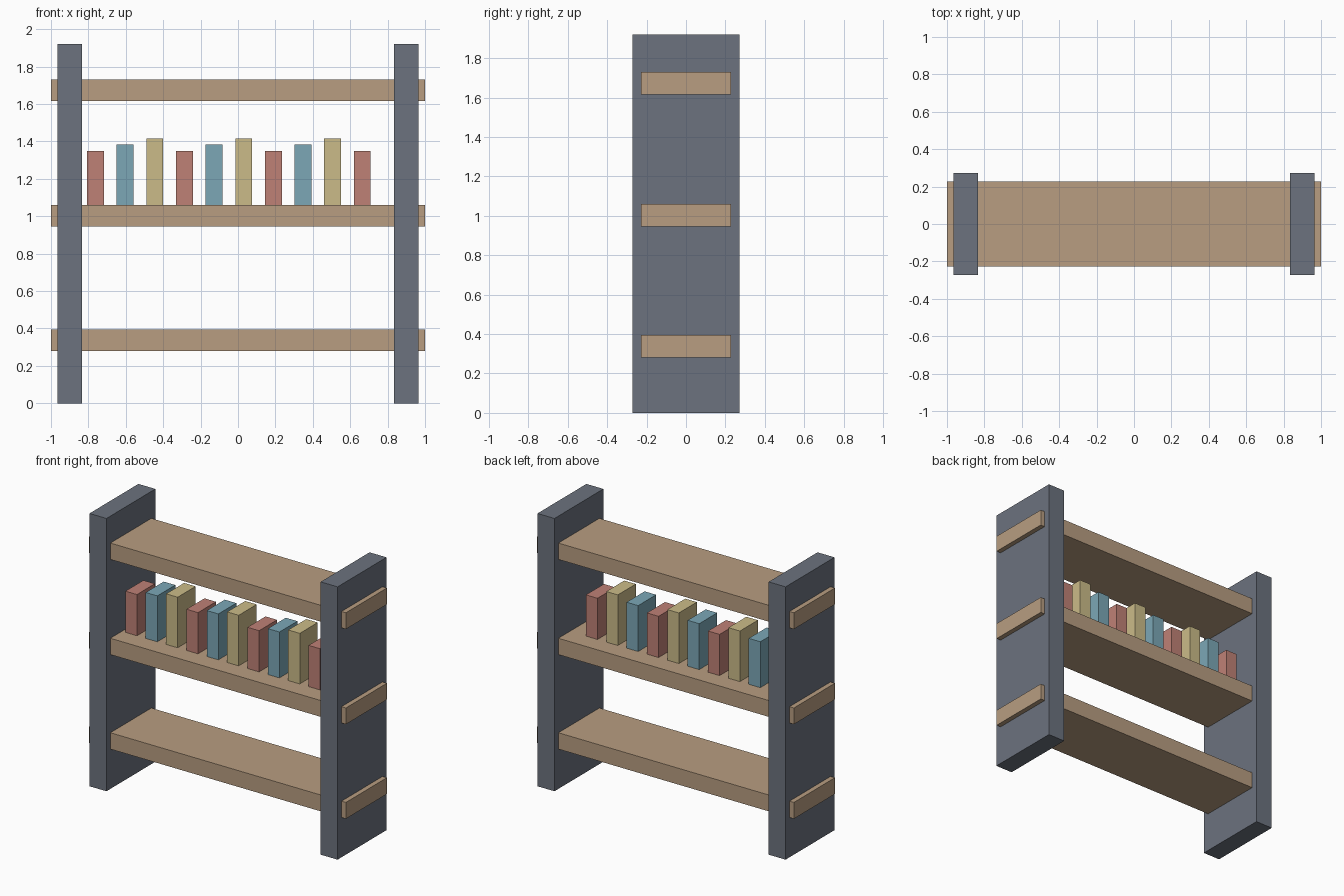
import bpy

if "Cube" in bpy.data.objects:
    bpy.data.objects.remove(bpy.data.objects["Cube"])


def material(name, rgb):
    m = bpy.data.materials.new(name)
    m.diffuse_color = (*rgb, 1)
    m.use_nodes = True
    m.node_tree.nodes["Principled BSDF"].inputs["Base Color"].default_value = m.diffuse_color
    return m


def box(name, x, y, z, mat):
    """Box from (min, max) ranges on each axis."""
    bpy.ops.mesh.primitive_cube_add(
        size=1, location=[(a + b) / 2 for a, b in (x, y, z)])
    ob = bpy.context.object
    ob.name = name
    ob.scale = [b - a for a, b in (x, y, z)]
    bpy.ops.object.transform_apply(location=False, rotation=False, scale=True)
    ob.data.materials.append(mat)
    return ob


slate = material("slate", (0.15, 0.17, 0.21))
wood = material("wood", (0.48, 0.34, 0.22))
book_mats = [material("red_cover", (0.52, 0.22, 0.18)),
             material("blue_cover", (0.20, 0.39, 0.47)),
             material("yellow_cover", (0.60, 0.50, 0.25))]

# Upright side panels
for side, cx in (("left", -0.9), ("right", 0.9)):
    box(f"{side}_panel", (cx - 0.066, cx + 0.066), (-0.272, 0.272), (0, 1.92), slate)

# Shelves, running through the panels
for level, z in (("bottom", 0.28), ("middle", 0.945), ("top", 1.615)):
    box(f"{level}_shelf", (-1, 1), (-0.228, 0.228), (z, z + 0.115), wood)

# Row of books on the middle shelf, cycling through three heights and colours
heights = (0.29, 0.323, 0.356)
for i in range(10):
    cx = -0.762 + i * 0.1585
    box(f"book_{i + 1}", (cx - 0.045, cx + 0.045), (-0.1, 0.1),
        (1.06, 1.06 + heights[i % 3]), book_mats[i % 3])
